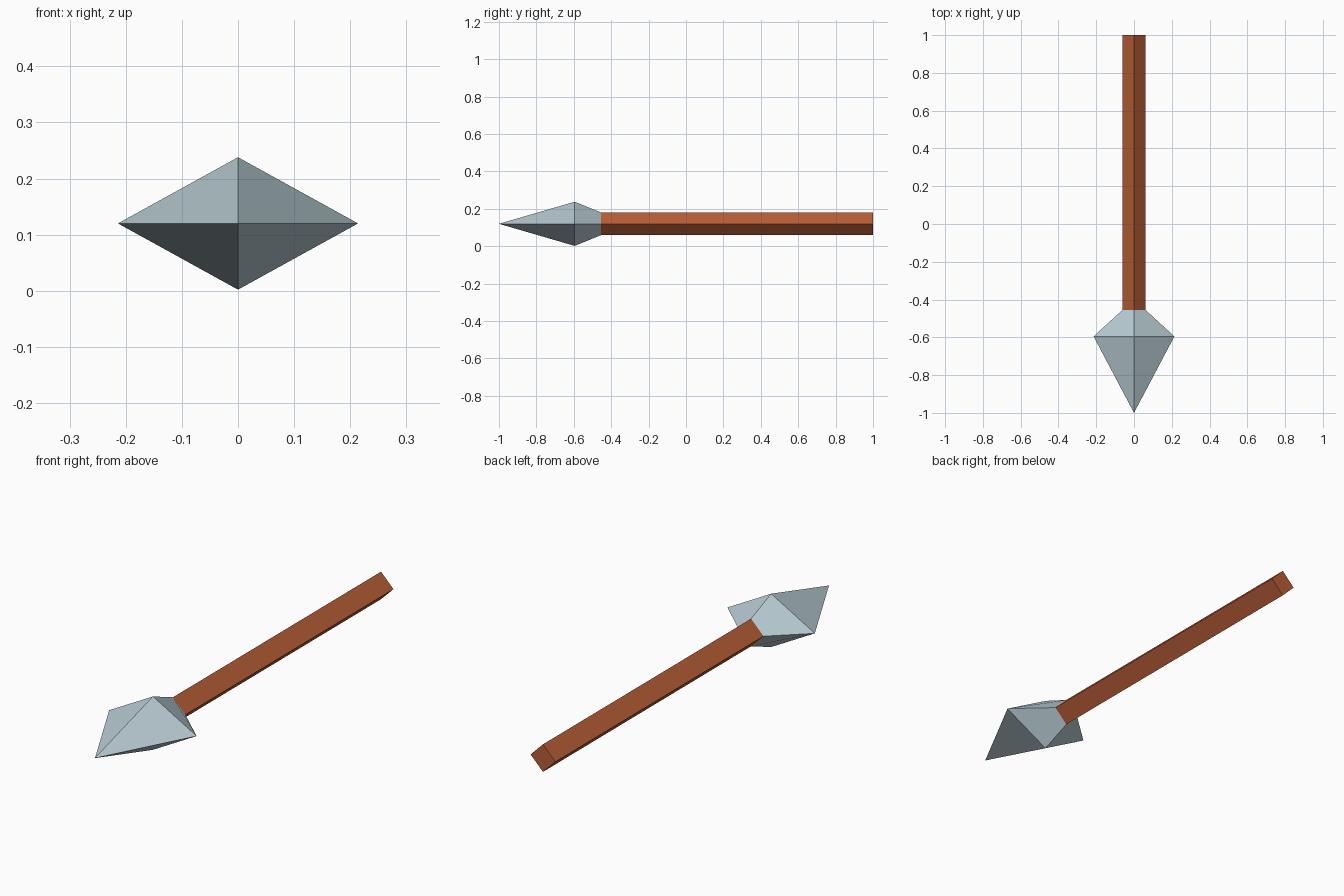
import bpy, bmesh

if "Cube" in bpy.data.objects:
    bpy.data.objects.remove(bpy.data.objects["Cube"])

AXIS_Z = 0.12  # height of the spear's centre line


def material(name, rgb):
    m = bpy.data.materials.new(name)
    m.diffuse_color = (*rgb, 1.0)
    m.use_nodes = True
    m.node_tree.nodes["Principled BSDF"].inputs["Base Color"].default_value = m.diffuse_color
    return m


def diamond_loft(name, sections, mat):
    """Loft diamond sections (y, half width, half height); zero width makes a point."""
    bm = bmesh.new()
    rings = []
    for y, w, h in sections:
        if w == 0:
            rings.append([bm.verts.new((0, y, AXIS_Z))] * 4)
        else:
            rings.append([bm.verts.new((sx * w, y, AXIS_Z + sz * h))
                          for sx, sz in ((1, 0), (0, 1), (-1, 0), (0, -1))])
    for a, b in zip(rings, rings[1:]):
        for i in range(4):
            j = (i + 1) % 4
            bm.faces.new(dict.fromkeys((a[i], a[j], b[j], b[i])))
    for ring in (rings[0], rings[-1]):
        if len(set(ring)) == 4:
            bm.faces.new(ring)
    bmesh.ops.recalc_face_normals(bm, faces=bm.faces)
    mesh = bpy.data.meshes.new(name)
    bm.to_mesh(mesh)
    bm.free()
    mesh.materials.append(mat)
    obj = bpy.data.objects.new(name, mesh)
    bpy.context.collection.objects.link(obj)
    return obj


wood = material("reddish brown wood", (0.48, 0.112, 0.038))
steel = material("pale blue grey steel", (0.474, 0.597, 0.644))

# Four-sided head: tip, widest section, socket
diamond_loft("spear_head", [(-1, 0, 0), (-0.595, 0.214, 0.118), (-0.455, 0.061, 0.061)], steel)
# Square shaft standing on its edge
diamond_loft("shaft", [(-0.455, 0.061, 0.061), (1, 0.061, 0.061)], wood)
